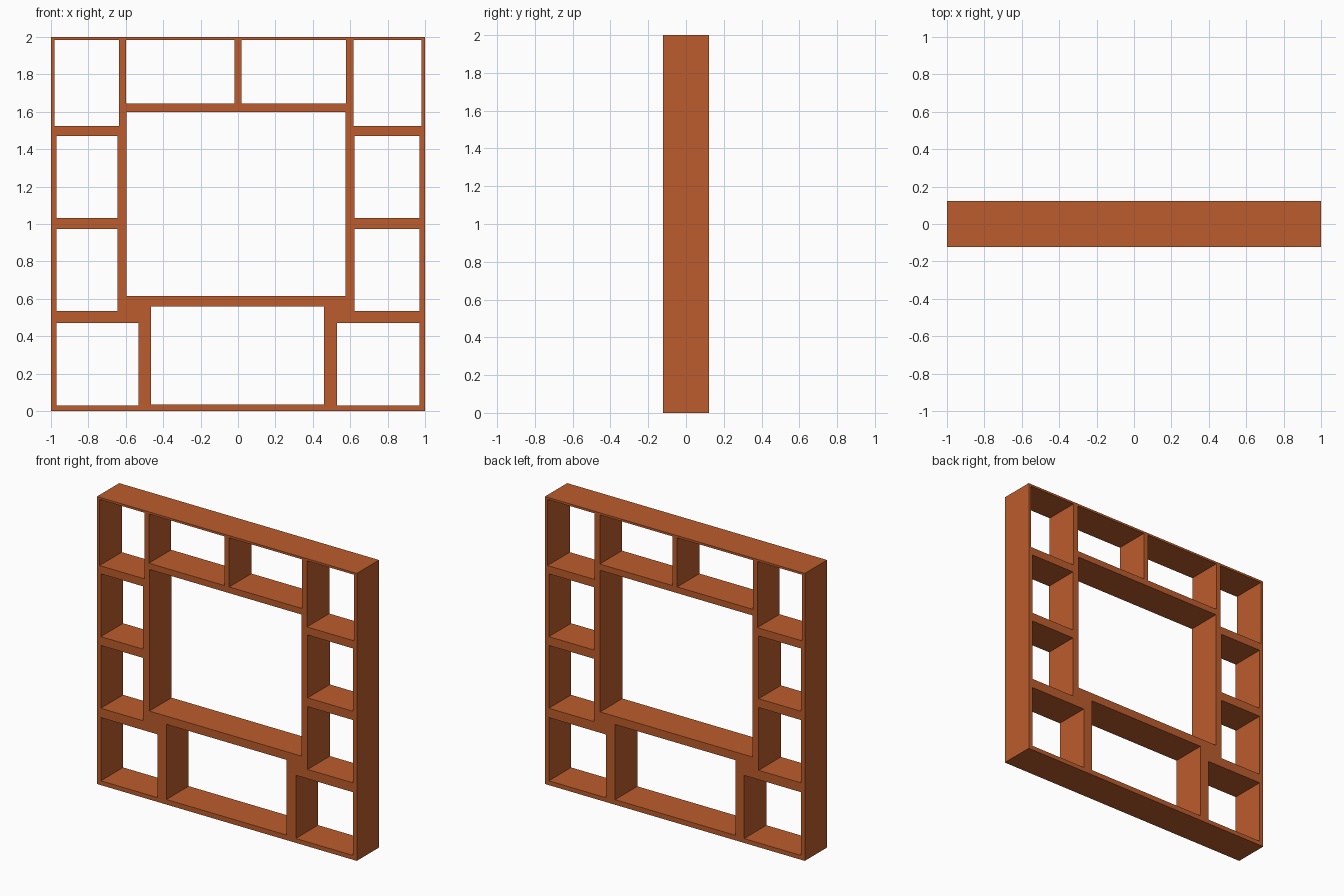
import bpy, bmesh

if "Cube" in bpy.data.objects:
    bpy.data.objects.remove(bpy.data.objects["Cube"])

HALF_W, HEIGHT, HALF_D = 1.0, 2.0, 0.122

# Compartments as (x_min, x_max, z_min, z_max)
openings = [
    (-0.60, -0.018, 1.643, 1.985),   # top shelf, left bay
    (0.018, 0.578, 1.643, 1.985),    # top shelf, right bay
    (-0.597, 0.575, 0.615, 1.60),    # large central opening
    (-0.465, 0.46, 0.558, 0.035),    # low central bay
    (-0.98, -0.635, 1.525, 1.985),   # upper corners
    (0.617, 0.98, 1.525, 1.985),
    (-0.97, -0.533, 0.03, 0.47),     # lower corners
    (0.53, 0.97, 0.03, 0.47),
]
openings[3] = (-0.465, 0.46, 0.035, 0.558)
for z0, z1 in ((0.535, 0.972), (1.033, 1.47)):   # side cubbies
    openings += [(-0.97, -0.645, z0, z1), (0.622, 0.97, z0, z1)]

xs = sorted({-HALF_W, HALF_W} | {x for o in openings for x in o[:2]})
zs = sorted({0.0, HEIGHT} | {z for o in openings for z in o[2:]})


def is_open(x, z):
    return any(o[0] < x < o[1] and o[2] < z < o[3] for o in openings)


# Front face: a grid of cells, leaving out the compartments
bm = bmesh.new()
verts = {}


def vert(x, z):
    if (x, z) not in verts:
        verts[x, z] = bm.verts.new((x, -HALF_D, z))
    return verts[x, z]


for x0, x1 in zip(xs, xs[1:]):
    for z0, z1 in zip(zs, zs[1:]):
        if not is_open((x0 + x1) / 2, (z0 + z1) / 2):
            bm.faces.new([vert(x0, z0), vert(x1, z0), vert(x1, z1), vert(x0, z1)])

# Give the shelves their depth
ext = bmesh.ops.extrude_face_region(bm, geom=bm.faces[:], use_keep_orig=True)
moved = [g for g in ext["geom"] if isinstance(g, bmesh.types.BMVert)]
bmesh.ops.translate(bm, verts=moved, vec=(0, 2 * HALF_D, 0))
bmesh.ops.recalc_face_normals(bm, faces=bm.faces[:])

mesh = bpy.data.meshes.new("shelf_frame")
bm.to_mesh(mesh)
bm.free()

wood = bpy.data.materials.new("orange_brown_wood")
wood.diffuse_color = (0.50, 0.107, 0.025, 1)
wood.use_nodes = True
wood.node_tree.nodes["Principled BSDF"].inputs["Base Color"].default_value = wood.diffuse_color
mesh.materials.append(wood)
bpy.context.collection.objects.link(bpy.data.objects.new("shelf_frame", mesh))
